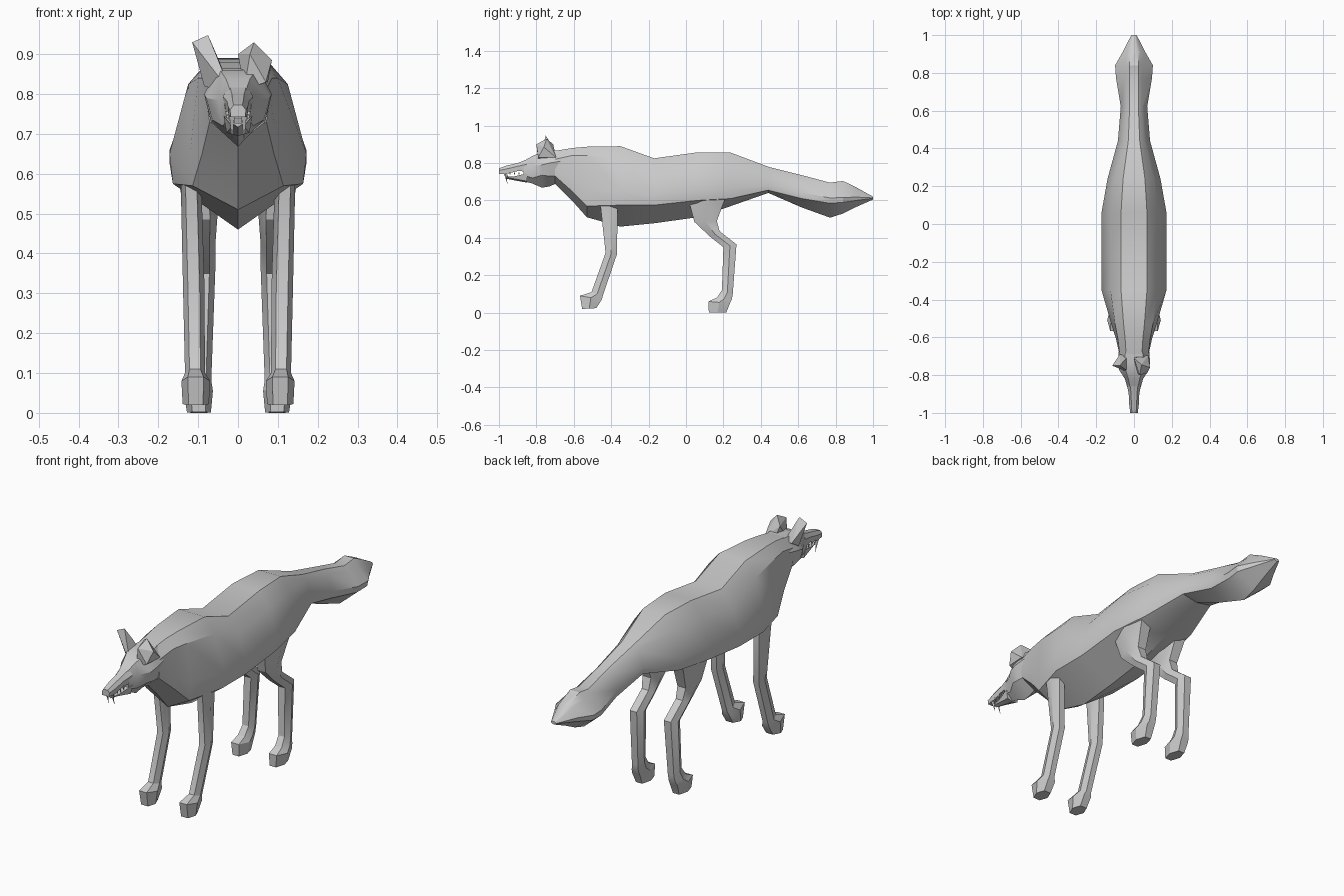
import bpy, bmesh, math
from mathutils import Vector


def finish(name, bm, mirror=False, angle=30):
    bmesh.ops.recalc_face_normals(bm, faces=bm.faces)
    me = bpy.data.meshes.new(name)
    bm.to_mesh(me)
    bm.free()
    ob = bpy.data.objects.new(name, me)
    bpy.context.collection.objects.link(ob)
    if mirror:
        ob.modifiers.new("mirror", 'MIRROR')
    bpy.ops.object.select_all(action='DESELECT')
    ob.select_set(True)
    bpy.context.view_layer.objects.active = ob
    bpy.ops.object.shade_smooth_by_angle(angle=math.radians(angle))
    return ob


def loft(name, rings, mirror=False, angle=30):
    bm = bmesh.new()
    vs = [[bm.verts.new(p) for p in r] for r in rings]
    n = len(vs[0])
    for a, b in zip(vs, vs[1:]):
        for i in range(n):
            j = (i + 1) % n
            bm.faces.new((a[i], a[j], b[j], b[i]))
    bm.faces.new(vs[0])
    bm.faces.new(vs[-1][::-1])
    return finish(name, bm, mirror, angle)


def hull(name, pts):
    bm = bmesh.new()
    for p in pts:
        bm.verts.new(p)
    bmesh.ops.convex_hull(bm, input=bm.verts)
    return finish(name, bm, angle=10)


def both_sides(y, half, bottom):
    # closed ring from a right-hand half profile and a keel point
    right = [(x, y, z) for x, z in half]
    left = [(-x, y, z) for x, z in reversed(half)]
    return right + [(0, y, bottom)] + left


# Body and tail: y, top z, shoulder width, shoulder z, side width, side z, keel z
stations = [
    (-.70, .865, .075, .82, .075, .73, .69),
    (-.61, .88, .085, .84, .095, .65, .60),
    (-.53, .887, .10, .84, .12, .57, .51),
    (-.35, .89, .125, .825, .172, .575, .46),
    (-.17, .825, .125, .75, .172, .575, .478),
    (.06, .857, .125, .795, .172, .60, .51),
    (.24, .855, .105, .79, .14, .61, .57),
    (.44, .78, .055, .757, .085, .655, .64),
    (.62, .735, .042, .715, .07, .61, .562),
    (.77, .695, .045, .68, .095, .585, .508),
    (.84, .704, .045, .675, .10, .59, .53),
    (.91, .67, .035, .66, .06, .60, .565),
    (1.0, .62, .01, .617, .014, .612, .605),
]
rings = []
for y, zt, ws, zs, wl, zl, zb in stations:
    half = [(ws * .55, zt), (ws, zs), (wl, zl + (zs - zl) * .3), (wl * .95, zl)]
    rings.append(both_sides(y, half, zb))
loft("body_and_tail", rings)

# Head: y, top z, top width, cheek width, cheek z, lower z, chin z
skull = [
    (-.87, .81, .020, .034, .775, .735, .703),
    (-.82, .838, .030, .048, .785, .72, .69),
    (-.77, .86, .045, .080, .79, .735, .668),
    (-.73, .865, .050, .085, .80, .73, .675),
    (-.67, .868, .045, .080, .81, .73, .70),
]
loft("head", [both_sides(y, [(wt, zt), (wc, zc), (wc * .8, zl)], zb)
              for y, zt, wt, wc, zc, zl, zb in skull])

# Upper muzzle: y, top z, bottom z, half width
loft("upper_muzzle", [both_sides(y, [(w * .55, zt), (w, zt * .6 + zb * .4), (w * .9, zb)], zb)
                      for y, zt, zb, w in [(-1.0, .772, .742, .020), (-.96, .786, .742, .025),
                                           (-.90, .80, .757, .028), (-.85, .82, .755, .038)]])

# Lower jaw
loft("lower_jaw", [both_sides(y, [(w, zt), (w * .8, zb + .008)], zb)
                   for y, zt, zb, w in [(-.965, .728, .717, .014), (-.92, .728, .708, .022),
                                        (-.85, .745, .695, .036)]])


# Teeth: upper fangs point down, lower teeth point up
def tooth(name, x, y, z0, z1, dy, r):
    for side, s in (("right", 1), ("left", -1)):
        base = [(s * x - r, y, z0), (s * x + r, y, z0), (s * x, y + 1.6 * r, z0)]
        hull(f"{side}_{name}", base + [(s * x, y + dy, z1)])


tooth("upper_fang", .015, -.975, .748, .683, .022, .007)
tooth("lower_fang", .012, -.957, .722, .755, -.005, .005)
for i in range(3):
    tooth(f"cheek_tooth_{i + 1}", .022, -.945 + i * .024, .75, .732, .004, .005)

# Ears, set at different tilts
hull("left_ear", [(-.085, -.73, .82), (-.015, -.79, .80), (-.03, -.70, .84), (-.075, -.69, .845),
                  (-.115, -.75, .93), (-.075, -.75, .948), (-.05, -.72, .89)])
hull("right_ear", [(.015, -.79, .81), (.07, -.79, .83), (.075, -.695, .83), (.02, -.70, .84),
                   (.0, -.71, .90), (.04, -.745, .93), (.085, -.76, .885), (.03, -.80, .90)])


# Legs: front y, front z, back y, back z, centre x, half width
def leg(name, path):
    rings = []
    for yf, zf, yb, zb, cx, w in path:
        ym, zm = (yf + yb) / 2, (zf + zb) / 2
        rings.append([(cx - w * .55, yf, zf), (cx + w * .55, yf, zf), (cx + w, ym, zm),
                      (cx + w * .55, yb, zb), (cx - w * .55, yb, zb), (cx - w, ym, zm)])
    loft(name, rings, mirror=True)


leg("front_legs", [
    (-.465, .63, -.37, .63, .122, .022),
    (-.455, .55, -.365, .54, .117, .026),
    (-.43, .32, -.37, .31, .111, .027),
    (-.505, .11, -.445, .09, .108, .025),
    (-.567, .09, -.45, .07, .106, .036),
    (-.555, .02, -.48, .024, .106, .033),
])
leg("hind_legs", [
    (.01, .62, .22, .63, .105, .05),
    (.022, .57, .20, .585, .10, .048),
    (.045, .485, .165, .49, .092, .04),
    (.13, .405, .18, .435, .09, .033),
    (.20, .35, .27, .365, .09, .033),
    (.192, .12, .25, .10, .095, .029),
    (.165, .08, .245, .07, .098, .032),
    (.12, .06, .235, .05, .1, .037),
    (.122, .002, .215, 0, .098, .03),
])
